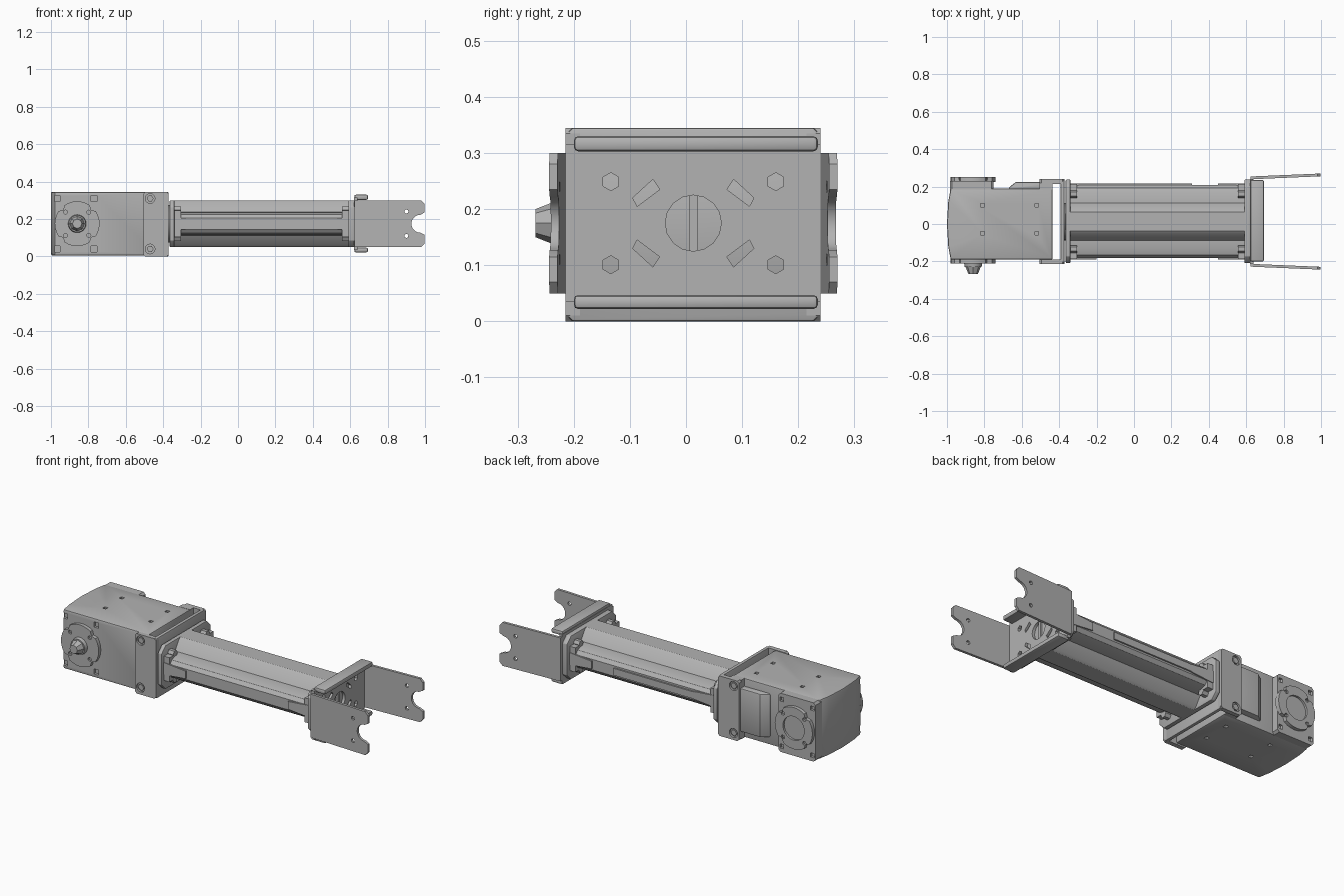
import bpy, bmesh, math

if "Cube" in bpy.data.objects:
    bpy.data.objects.remove(bpy.data.objects["Cube"], do_unlink=True)

# Single bare metal colour
GREY = (0.45, 0.45, 0.45, 1)
metal = bpy.data.materials.new("machined_grey")
metal.use_nodes = True
metal.diffuse_color = GREY
metal.node_tree.nodes["Principled BSDF"].inputs["Base Color"].default_value = GREY

CY, CZ = 0.013, 0.175      # long axis of the arm
HUB = -0.86                # output shaft position along x


def add_prism(bm, pts, axis, lo, hi, top_scale=1.0):
    """Extrude a 2D outline along an axis, optionally tapering its far end."""
    def place(a, b, d):
        return {"x": (d, a, b), "y": (a, d, b), "z": (a, b, d)}[axis]
    ca = sum(p[0] for p in pts) / len(pts)
    cb = sum(p[1] for p in pts) / len(pts)
    low = [bm.verts.new(place(a, b, lo)) for a, b in pts]
    high = [bm.verts.new(place(ca + (a - ca) * top_scale, cb + (b - cb) * top_scale, hi))
            for a, b in pts]
    faces = [bm.faces.new(low), bm.faces.new(high[::-1])]
    for i in range(len(pts)):
        j = (i + 1) % len(pts)
        faces.append(bm.faces.new((low[i], high[i], high[j], low[j])))
    bmesh.ops.recalc_face_normals(bm, faces=faces)


def part(name, prisms, bevel=0, cuts=None):
    """Make one object from prisms, then bevel it and cut its holes."""
    def mesh_of(label, items):
        bm = bmesh.new()
        for item in items:
            add_prism(bm, *item)
        me = bpy.data.meshes.new(label)
        bm.to_mesh(me)
        bm.free()
        ob = bpy.data.objects.new(label, me)
        bpy.context.collection.objects.link(ob)
        return ob
    ob = mesh_of(name, prisms)
    ob.data.materials.append(metal)
    cutter = None
    if bevel:
        m = ob.modifiers.new("bevel", "BEVEL")
        m.width, m.segments, m.limit_method = bevel, 2, "ANGLE"
        m.angle_limit = math.radians(40)
    if cuts:
        cutter = mesh_of(name + "_cutter", cuts)
        cutter.hide_render = True
        cutter.data.materials.append(metal)
        m = ob.modifiers.new("holes", "BOOLEAN")
        m.operation, m.solver, m.object = "DIFFERENCE", "EXACT", cutter
    bpy.context.view_layer.update()
    deps = bpy.context.evaluated_depsgraph_get()
    me = bpy.data.meshes.new_from_object(ob.evaluated_get(deps))
    ob.modifiers.clear()
    ob.data = me
    if cutter:
        bpy.data.objects.remove(cutter, do_unlink=True)
    me.polygons.foreach_set("use_smooth", [True] * len(me.polygons))
    me.set_sharp_from_angle(angle=math.radians(28))
    return ob


def rect(a0, a1, b0, b1, c=0):
    """Rectangle outline with optional chamfered corners."""
    if not c:
        return [(a0, b0), (a1, b0), (a1, b1), (a0, b1)]
    return [(a0 + c, b0), (a1 - c, b0), (a1, b0 + c), (a1, b1 - c),
            (a1 - c, b1), (a0 + c, b1), (a0, b1 - c), (a0, b0 + c)]


def ring(ca, cb, r, n=32, turn=0.0):
    return [(ca + r * math.cos(turn + 2 * math.pi * i / n),
             cb + r * math.sin(turn + 2 * math.pi * i / n)) for i in range(n)]


def corners(ca, cb, da, db):
    return [(ca + i * da, cb + j * db) for i in (-1, 1) for j in (-1, 1)]


# Motor housing: bowed end, tapped holes above, below and on the front
bow = [(-0.98, 0.19), (-0.993, 0.12), (-1, 0.0), (-0.993, -0.12), (-0.98, -0.19)]
tapped = corners(-0.665, 0.025, 0.145, 0.075)
screws = corners(-0.868, CZ, 0.098, 0.135)
holes = [(rect(x - .01, x + .01, y - .01, y + .01), "z", lo, lo + 0.04)
         for x, y in tapped for lo in (-0.015, 0.325)]
holes += [(rect(x - .015, x + .015, z - .015, z + .015), "y", -0.21, -0.175)
          for x, z in screws]
part("motor_housing", [(bow + [(-0.435, -0.19), (-0.435, 0.19)], "z", 0.005, 0.345)],
     0.008, holes)
part("rear_bearing_block", [(rect(-0.985, -0.75, 0.006, 0.344, 0.012), "y", 0.17, 0.23)], 0,
     [(rect(x - .012, x + .012, z - .012, z + .012), "y", 0.215, 0.25) for x, z in screws])
part("rear_cover_block",
     [([(-0.67, 0.18), (-0.67, 0.195), (-0.63, 0.225), (-0.435, 0.225), (-0.435, 0.18)],
       "z", 0.05, 0.30)], 0.008)

# Output horn in front, idler horn behind
lobes = [(HUB + r * math.cos(i * math.pi / 16), CZ + r * math.sin(i * math.pi / 16))
         for i in range(32) for r in [0.12 if i % 8 not in (4,) else 0.105]]
part("output_horn", [(lobes, "y", -0.185, -0.21)], 0,
     [(ring(x, z, 0.011, 8), "y", -0.23, -0.198) for x, z in corners(HUB, CZ, 0.062, 0.062)])
part("output_collar", [(ring(HUB, CZ, 0.05), "y", -0.2, -0.23, 0.9)])
part("output_shaft", [(ring(HUB, CZ, 0.042, 8), "y", -0.225, -0.268, 0.6)])
part("idler_horn", [(lobes, "y", 0.225, 0.25)], 0,
     [(ring(HUB, CZ, 0.068), "y", 0.238, 0.27)]
     + [(ring(x, z, 0.011, 8), "y", 0.238, 0.27) for x, z in corners(HUB, CZ, 0.068, 0.068)])

# U bracket holding the housing, open above and below
for side, lo, hi in (("front", -0.215, -0.189), ("back", 0.215, 0.24)):
    outer = -0.225 if lo < 0 else 0.25
    inner = -0.203 if lo < 0 else 0.228
    part("bracket_" + side + "_cheek", [(rect(-0.505, -0.372, 0, 0.345, 0.01), "y", lo, hi)], 0,
         [(ring(-0.47, z, 0.026, 16), "y", inner, outer) for z in (0.04, 0.31)])
    for z in (0.04, 0.31):
        mid = (lo + hi) / 2
        part("bracket_" + side + "_bolt", [(ring(-0.47, z, 0.018, 6), "y", mid - .01, mid + .01)])
part("bracket_back_spacer", [(rect(-0.505, -0.435, 0.005, 0.345), "y", 0.185, 0.218)])
part("bracket_web", [(rect(-0.214, 0.239, 0, 0.345, 0.012), "x", -0.392, -0.372)], 0.004)
part("bracket_boss", [(ring(CY, CZ, 0.1), "x", -0.375, -0.36)])

# Extruded arm with a grooved cross-shaped section
quarter = [(0.05, 0.125), (0.065, 0.115), (0.10, 0.062), (0.15, 0.06),
           (0.18, 0.05), (0.195, 0.03)]
half = quarter + [(a, -b) for a, b in quarter[::-1]]
section = [(CY + a, CZ + b) for a, b in half] + [(CY - a, CZ + b) for a, b in half[::-1]]
part("arm_extrusion", [(section, "x", -0.345, 0.595)])
part("side_rail", [(rect(-0.2, 0.31, 0.155, 0.195), "y", 0.2, 0.217)])

# Chamfered flanges at both ends of the arm, with gussets and bolts
bolts = corners(CY, CZ, 0.147, 0.074)
for end, x0, x1 in (("inner", -0.365, -0.34), ("outer", 0.59, 0.622)):
    part(end + "_flange", [(rect(-0.208, 0.237, 0.05, 0.30, 0.035), "x", x0, x1)], 0.004)
    d = 1 if end == "inner" else -1
    root = x1 if end == "inner" else x0
    for y, z in bolts:
        part(end + "_flange_bolt", [(ring(y, z, 0.02, 6), "x", root, root + d * 0.035)])
    for s in (-1, 1):
        wedge = [(root, CZ - 0.035), (root + d * 0.14, CZ - 0.022),
                 (root + d * 0.14, CZ + 0.022), (root, CZ + 0.035)]
        foot = rect(min(root, root + d * 0.035), max(root, root + d * 0.035),
                    CZ - 0.07, CZ + 0.07)
        part(end + "_gusset", [(wedge, "y", CY + s * 0.18, CY + s * 0.203)])
        part(end + "_gusset_foot", [(foot, "y", CY + s * 0.16, CY + s * 0.2)])

# Fork web with central bore, hex holes and diagonal slots
web_cuts = [(ring(CY, CZ, 0.05, 16), "x", 0.60, 0.66)]
web_cuts += [(ring(y, z, 0.016, 6, math.pi / 2), "x", 0.60, 0.66) for y, z in bolts]
for i in (-1, 1):
    for j in (-1, 1):
        slot = [(CY + i * a, CZ + j * b) for a, b in
                ((0.06, 0.06), (0.1, 0.03), (0.108, 0.045), (0.072, 0.078))]
        web_cuts.append((slot, "x", 0.60, 0.66))
part("fork_web", [(rect(-0.215, 0.24, 0.035, 0.315), "x", 0.62, 0.638)], 0, web_cuts)
part("bore_bar", [(rect(CY - 0.008, CY + 0.008, CZ - 0.05, CZ + 0.05), "x", 0.621, 0.632)])

# Stiffening lips above and below the web
for name, lo, hi in (("upper_lip", 0.303, 0.33), ("lower_lip", 0.022, 0.047)):
    part("fork_" + name, [(rect(-0.2, 0.235, lo, hi), "x", 0.622, 0.695)], 0.008)

# Slightly splayed fork plates, each with an open rounded notch and two holes
notch = [(0.975 + 0.048 * math.cos(t), CZ + 0.048 * math.sin(t))
         for t in [math.pi * (0.5 + k / 10) for k in range(11)]]
outline = ([(0.622, 0.05), (0.98, 0.05), (0.998, 0.07), (0.998, 0.115)]
           + notch[::-1] + [(0.998, 0.235), (0.998, 0.28), (0.98, 0.30), (0.622, 0.30)])
for side, s in (("front", -1), ("back", 1)):
    pair = sorted((CY + s * 0.226, CY + s * 0.241))
    plate = part("fork_" + side + "_plate", [(outline, "y", *pair)], 0,
                 [(ring(0.9, CZ + dz, 0.011, 8), "y", pair[0] - .02, pair[1] + .02)
                  for dz in (-0.065, 0.065)])
    for v in plate.data.vertices:
        v.co.y += s * 0.016 * (v.co.x - 0.622) / 0.378
